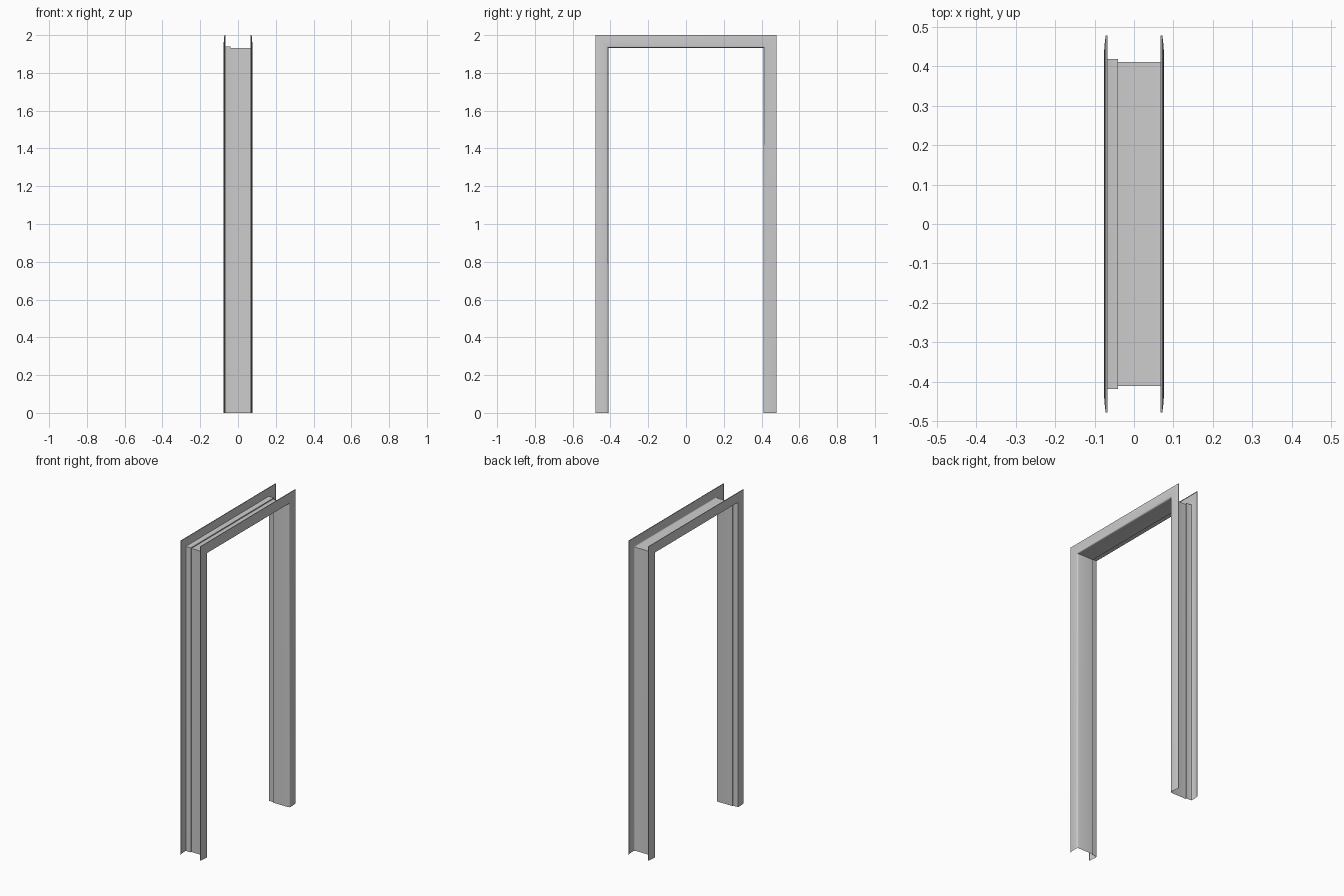
import bpy, bmesh

if "Cube" in bpy.data.objects:
    bpy.data.objects.remove(bpy.data.objects["Cube"])

HALF_W, HEIGHT = 0.478, 2.0

# Thin open channel profile: (x across the wall, distance from opening centre)
casing = [(0.067, 0.478), (0.0715, 0.478), (0.073, 0.468), (0.0745, 0.455),
          (0.0755, 0.440), (0.0755, 0.422)]
back_side = [(-x, d) for x, d in casing] + [(-0.074, 0.4185), (-0.070, 0.4175)]
jamb = [(-0.040, 0.4175), (-0.040, 0.411)]          # rebate step
front_side = casing + [(0.0745, 0.416), (0.0715, 0.4125), (0.067, 0.411)]
profile = back_side + jamb + front_side[::-1]


def sweep_frame(name, profile):
    """Sweep a profile up one leg, across the head and down the other, mitred."""
    bm = bmesh.new()
    rows = []
    for x, d in profile:
        top = HEIGHT - HALF_W + d
        path = [(-d, 0), (-d, top), (d, top), (d, 0)]
        rows.append([bm.verts.new((x, y, z)) for y, z in path])
    for a, b in zip(rows, rows[1:]):
        for i in range(3):
            bm.faces.new((a[i], a[i + 1], b[i + 1], b[i]))
    bmesh.ops.recalc_face_normals(bm, faces=bm.faces)
    mesh = bpy.data.meshes.new(name)
    bm.to_mesh(mesh)
    bm.free()
    obj = bpy.data.objects.new(name, mesh)
    bpy.context.collection.objects.link(obj)
    bpy.context.view_layer.objects.active = obj
    obj.select_set(True)
    bpy.ops.object.shade_smooth_by_angle(angle=0.6)
    return obj


# Door frame: both legs and the head
sweep_frame("door_frame", profile)
